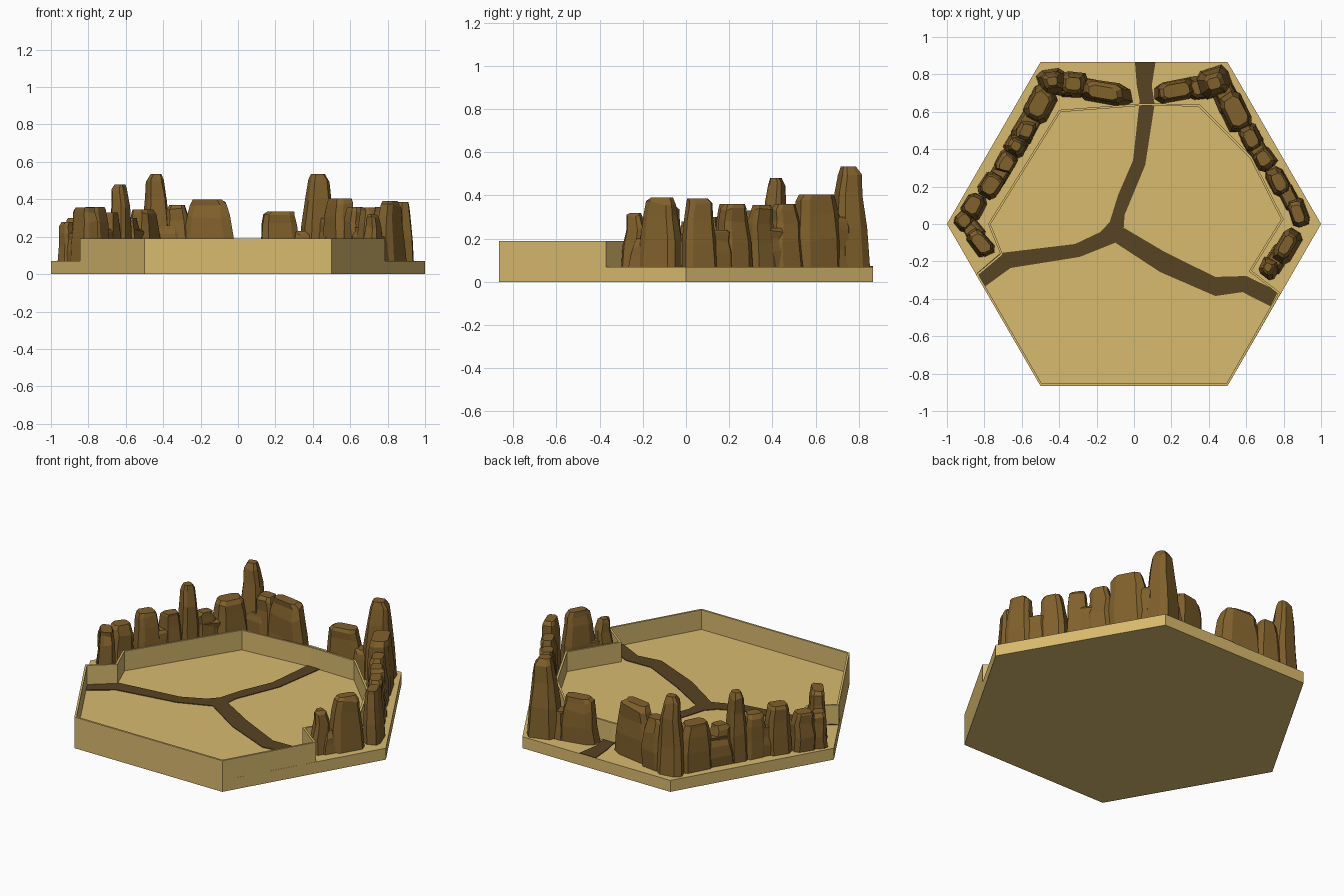
import bpy, bmesh, math, random
from mathutils import Vector

if "Cube" in bpy.data.objects:
    bpy.data.objects.remove(bpy.data.objects["Cube"])

random.seed(4)
FLOOR, WALL_TOP = 0.07, 0.19


def material(name, rgb):
    m = bpy.data.materials.new(name)
    m.diffuse_color = (*[(c / 255) ** 2.2 for c in rgb], 1)
    m.use_nodes = True
    m.node_tree.nodes["Principled BSDF"].inputs["Base Color"].default_value = m.diffuse_color
    return m


SAND = material("sand", (216, 185, 110))
ROCK = material("brown_rock", (128, 97, 48))
TRAIL = material("dark_trail", (88, 69, 39))


def finish(name, bm, mat):
    bmesh.ops.recalc_face_normals(bm, faces=bm.faces)
    me = bpy.data.meshes.new(name)
    bm.to_mesh(me)
    bm.free()
    me.materials.append(mat)
    ob = bpy.data.objects.new(name, me)
    bpy.context.collection.objects.link(ob)
    return ob


def plate(name, pts, z0, z1, mat):
    bm = bmesh.new()
    f = bm.faces.new([bm.verts.new((x, y, z0)) for x, y in pts])
    ext = bmesh.ops.extrude_face_region(bm, geom=[f])
    top = [v for v in ext["geom"] if isinstance(v, bmesh.types.BMVert)]
    bmesh.ops.translate(bm, verts=top, vec=(0, 0, z1 - z0))
    bmesh.ops.triangulate(bm, faces=[f for f in bm.faces if len(f.verts) > 4])
    return finish(name, bm, mat)


def inset(pts, d):
    """Offset a counter-clockwise outline inwards with mitred corners."""
    out = []
    for i, p in enumerate(pts):
        p, a, b = Vector(p), Vector(pts[i - 1]), Vector(pts[(i + 1) % len(pts)])
        e, f = (p - a).normalized(), (b - p).normalized()
        n1, n2 = Vector((-e.y, e.x)), Vector((-f.y, f.x))
        out.append(p + (n1 + n2) * d / (1 + n1.dot(n2)))
    return out


# Hexagonal base
plate("hex_base", [(math.cos(math.radians(a)), math.sin(math.radians(a)))
                   for a in range(0, 360, 60)], 0, FLOOR, SAND)

# Thin wall: follows the front edges, then steps in behind the rocks
outline = [(-.5, -.866), (.5, -.866), (.785, -.37), (.63, -.25), (.80, .025),
           (.63, .36), (.35, .64), (.05, .645), (-.40, .61), (-.78, .0),
           (-.715, -.16), (-.845, -.27)]
bm = bmesh.new()
inner = inset(outline, .012)
loops = [[bm.verts.new((x, y, z)) for x, y in pts] for pts, z in
         ((outline, FLOOR), (outline, WALL_TOP), (inner, WALL_TOP), (inner, FLOOR))]
n = len(outline)
for k in range(4):
    a, b = loops[k], loops[(k + 1) % 4]
    for i in range(n):
        j = (i + 1) % n
        bm.faces.new((a[i], a[j], b[j], b[i]))
finish("boundary_wall", bm, SAND)

# Three-way trail
plate("trail", [(-.13, .01), (-.085, .155), (-.005, .34), (.03, .66), (.015, .74),
                (.005, .866), (.115, .866), (.095, .74), (.11, .64), (.06, .315),
                (-.05, .05), (-.055, -.02), (.165, -.15), (.435, -.283), (.60, -.278),
                (.77, -.36), (.73, -.44), (.58, -.364), (.435, -.385), (.14, -.257),
                (-.10, -.10), (-.29, -.176), (-.66, -.235), (-.80, -.337),
                (-.84, -.262), (-.715, -.155), (-.315, -.107), (-.18, -.043)],
      FLOOR, FLOOR + .004, TRAIL)


def rock(name, x, y, length, width, angle, top, taper):
    """Layered, chamfered low-poly rock column standing on the floor."""
    bm = bmesh.new()
    a = math.radians(angle)
    corners = [(1, .55), (.65, 1), (-.65, 1), (-1, .55),
               (-1, -.55), (-.65, -1), (.65, -1), (1, -.55)]
    wob = [random.uniform(.88, 1.08) for _ in corners]
    rings = []
    for t, s in ((0, 1), (.38, .93), (.72, .80), (.92, .70), (1, .55)):
        s = 1 - (1 - s) * taper
        ox, oy = random.uniform(-.006, .006), random.uniform(-.006, .006)
        ring = []
        for (cx, cy), w in zip(corners, wob):
            u = cx * length / 2 * s * w * random.uniform(.96, 1.04)
            v = cy * width / 2 * s * w * random.uniform(.96, 1.04)
            z = FLOOR + (top - FLOOR) * t
            if 0 < t < 1:
                z += random.uniform(-.012, .012)
            ring.append(bm.verts.new((x + ox + u * math.cos(a) - v * math.sin(a),
                                      y + oy + u * math.sin(a) + v * math.cos(a), z)))
        rings.append(ring)
    bm.faces.new(rings[0])
    bm.faces.new(rings[-1])
    for lo, hi in zip(rings, rings[1:]):
        for i in range(8):
            j = (i + 1) % 8
            bm.faces.new((lo[i], lo[j], hi[j], hi[i]))
    finish(name, bm, ROCK)


# x, y, length, width, angle, top height, taper
left = [(-.165, .71, .30, .12, -8, .40, 1.0), (-.32, .745, .16, .14, -8, .37, 1.1),
        (-.44, .765, .15, .13, 10, .535, 1.45), (-.505, .64, .21, .14, 62, .345, .9),
        (-.58, .50, .13, .11, 60, .30, 1.0), (-.63, .42, .11, .12, 60, .48, 1.3),
        (-.685, .325, .13, .11, 60, .33, .9), (-.765, .215, .15, .12, 60, .36, .8),
        (-.86, .10, .14, .11, 60, .30, .8), (-.91, .02, .10, .10, 40, .28, .9),
        (-.82, -.10, .17, .10, -52, .355, .8)]
right = [(.225, .715, .23, .11, 8, .335, .8), (.43, .755, .17, .15, 15, .535, 1.4),
         (.54, .60, .23, .14, -60, .405, .7), (.625, .46, .15, .11, -60, .36, .9),
         (.695, .345, .13, .11, -60, .355, .9), (.775, .225, .15, .11, -60, .36, .9),
         (.875, .06, .17, .10, -68, .385, .9)]
front_right = [(.815, -.11, .20, .11, 60, .39, 1.1), (.72, -.235, .11, .10, 60, .32, 1.4)]
for group, rows in (("left_rock", left), ("right_rock", right),
                    ("front_right_rock", front_right)):
    for i, row in enumerate(rows):
        rock(f"{group}_{i + 1}", *row)

# Low ridges filling the saddles between the columns
for i, row in enumerate([(-.38, .745, .22, .13, -5, .26, .7), (-.555, .55, .30, .11, 61, .24, .7),
                         (-.72, .27, .26, .10, 58, .24, .7), (-.86, -.04, .14, .10, -50, .22, .8),
                         (.36, .73, .16, .12, 10, .23, .9), (.49, .68, .18, .13, -60, .30, .8),
                         (.66, .40, .24, .10, -60, .25, .7), (.83, .14, .17, .09, -62, .24, .7),
                         (.765, -.18, .18, .10, 58, .20, .9)]):
    rock(f"rock_ridge_{i + 1}", *row)
